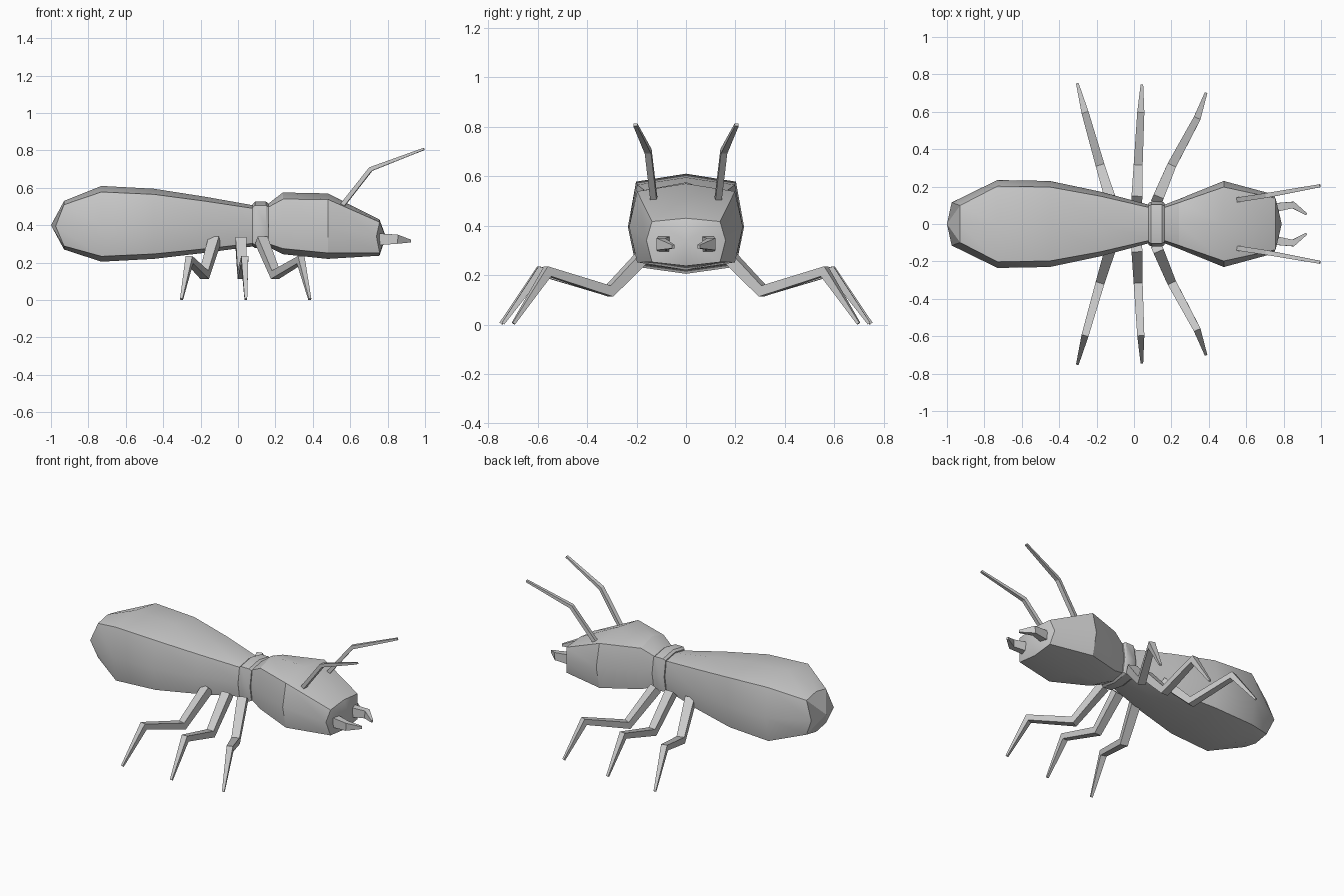
import bpy, math
from mathutils import Vector

cube = bpy.data.objects.get("Cube")
if cube:
    bpy.data.objects.remove(cube, do_unlink=True)

grey = bpy.data.materials.new("plain grey")
grey.use_nodes = True
grey.diffuse_color = (0.6, 0.6, 0.6, 1)
grey.node_tree.nodes["Principled BSDF"].inputs["Base Color"].default_value = (0.6, 0.6, 0.6, 1)


def loft(name, rings, tips=(None, None), mirror=False):
    """Skin a list of equal rings; each end is a fan to a tip, or a flat cap."""
    n = len(rings[0])
    verts = [p for ring in rings for p in ring]
    faces = []
    for i in range(len(rings) - 1):
        for j in range(n):
            k = (j + 1) % n
            faces.append((i * n + j, i * n + k, (i + 1) * n + k, (i + 1) * n + j))
    for base, tip in zip((0, (len(rings) - 1) * n), tips):
        if tip:
            # Quads meeting at the tip, as on a subdivided box end
            verts.append(tip)
            for j in range(0, n, 2):
                faces.append((len(verts) - 1, base + (j - 1) % n, base + j, base + j + 1))
        else:
            faces.append(tuple(base + j for j in range(n)))
    mesh = bpy.data.meshes.new(name)
    mesh.from_pydata(verts, [], faces)
    mesh.materials.append(grey)
    obj = bpy.data.objects.new(name, mesh)
    bpy.context.collection.objects.link(obj)
    bpy.ops.object.select_all(action='DESELECT')
    obj.select_set(True)
    bpy.context.view_layer.objects.active = obj
    bpy.ops.object.mode_set(mode='EDIT')
    bpy.ops.mesh.select_all(action='SELECT')
    bpy.ops.mesh.normals_make_consistent(inside=False)
    bpy.ops.object.mode_set(mode='OBJECT')
    bpy.ops.object.shade_smooth_by_angle(angle=math.radians(30))
    if mirror:
        obj.modifiers.new("mirror", 'MIRROR').use_axis = (False, True, False)
    return obj


def section(x, width, top, bottom, mid=0.395, crown=0.15, side_x=None):
    """Boxy eight-sided cross-section; corners sit at the odd indices."""
    sx = x if side_x is None else side_x
    cy = width * 0.86
    up = top - crown * (top - mid)
    low = bottom + crown * (mid - bottom)
    return [(sx, width, mid), (x, cy, up), (x, 0, top), (x, -cy, up),
            (sx, -width, mid), (x, -cy, low), (x, 0, bottom), (x, cy, low)]


def limb(name, points, widths, heights):
    """Square tapered tube along a bent path, mirrored to the other side."""
    pts = [Vector(p) for p in points]
    rings = []
    for i, p in enumerate(pts):
        a = (p - pts[max(i - 1, 0)]).normalized()
        b = (pts[min(i + 1, len(pts) - 1)] - p).normalized()
        t = (a + b).normalized()
        stretch = 1 / max(t.dot(a if a.length else b), 0.6)
        side = t.cross(Vector((0, 0, 1))).normalized()
        up = side.cross(t) * heights[i] / 2 * stretch
        side = side * widths[i] / 2
        rings.append([p + side + up, p - side + up, p - side - up, p + side - up])
    return loft(name, rings, mirror=True)


# Long abdomen, blunt at the rear
loft("abdomen", [
    section(-0.93, 0.115, 0.53, 0.27, side_x=-0.975),
    section(-0.73, 0.235, 0.61, 0.205),
    section(-0.45, 0.23, 0.595, 0.22),
    section(-0.18, 0.173, 0.553, 0.252),
    section(0.09, 0.10, 0.505, 0.288),
], tips=((-1.0, 0, 0.40), None))

# Collar between abdomen and head
loft("collar", [
    section(0.078, 0.112, 0.514, 0.287),
    section(0.092, 0.12, 0.526, 0.277),
    section(0.150, 0.12, 0.526, 0.277),
    section(0.164, 0.112, 0.514, 0.287),
])

# Head, sloping down to the mouth
loft("head", [
    section(0.155, 0.10, 0.51, 0.288),
    section(0.24, 0.133, 0.575, 0.245, crown=0.2),
    section(0.48, 0.23, 0.57, 0.22, crown=0.18),
    section(0.757, 0.16, 0.43, 0.237, mid=0.34, side_x=0.74),
], tips=(None, (0.79, 0, 0.34)))

# Three pairs of legs: hip, low knee, high knee, foot
leg_paths = {
    "rear_legs": [(-0.125, 0.13, 0.32), (-0.18, 0.31, 0.135), (-0.26, 0.59, 0.215), (-0.302, 0.748, 0.004)],
    "middle_legs": [(0.015, 0.13, 0.32), (0.022, 0.31, 0.135), (0.036, 0.59, 0.215), (0.042, 0.74, 0.004)],
    "front_legs": [(0.125, 0.13, 0.32), (0.20, 0.31, 0.135), (0.335, 0.56, 0.215), (0.384, 0.698, 0.004)],
}
for name, path in leg_paths.items():
    limb(name, path, (0.058, 0.048, 0.038, 0.014), (0.052, 0.04, 0.035, 0.012))

# Bent antennae
limb("antennae", [(0.545, 0.128, 0.49), (0.71, 0.153, 0.70), (0.995, 0.205, 0.808)],
     (0.026, 0.026, 0.016), (0.024, 0.022, 0.012))

# Mandibles curving inward
limb("mandibles", [(0.735, 0.085, 0.325), (0.85, 0.102, 0.325), (0.922, 0.052, 0.315)],
     (0.05, 0.036, 0.012), (0.065, 0.045, 0.014))
